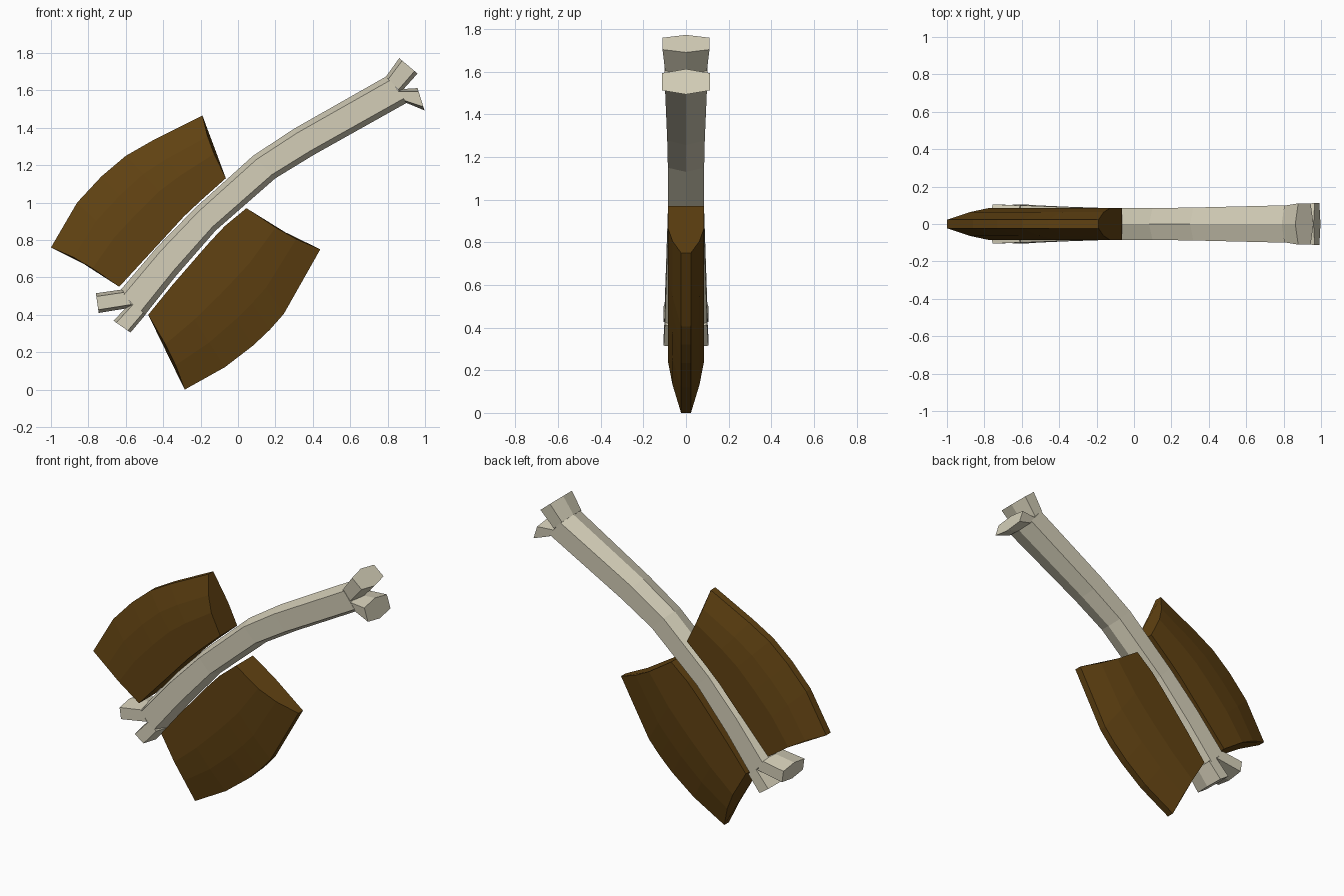
import bpy, bmesh
from mathutils import Vector

if "Cube" in bpy.data.objects:
    bpy.data.objects.remove(bpy.data.objects["Cube"])


def material(name, rgb):
    m = bpy.data.materials.new(name)
    m.diffuse_color = (*rgb, 1)
    m.use_nodes = True
    m.node_tree.nodes["Principled BSDF"].inputs["Base Color"].default_value = m.diffuse_color
    return m


bone = material("bone", (0.66, 0.62, 0.48))
wood = material("dark brown", (0.12, 0.055, 0.006))


def loft(name, rings, mat):
    """Join closed rings of equal size and cap both ends."""
    bm = bmesh.new()
    vs = [[bm.verts.new(p) for p in r] for r in rings]
    n = len(vs[0])
    for a, b in zip(vs, vs[1:]):
        for i in range(n):
            j = (i + 1) % n
            bm.faces.new((a[i], a[j], b[j], b[i]))
    bm.faces.new(vs[0])
    bm.faces.new(vs[-1])
    bmesh.ops.recalc_face_normals(bm, faces=bm.faces)
    me = bpy.data.meshes.new(name)
    bm.to_mesh(me)
    bm.free()
    me.materials.append(mat)
    ob = bpy.data.objects.new(name, me)
    bpy.context.collection.objects.link(ob)
    return ob


def hexagon(upper, lower, half, slope=0.16):
    """Hexagonal section with ridges at the upper and lower points."""
    u, l = Vector((upper[0], 0, upper[1])), Vector((lower[0], 0, lower[1]))
    a, b = u.lerp(l, slope), u.lerp(l, 1 - slope)
    y = Vector((0, half, 0))
    return [u, a + y, b + y, l, b - y, a - y]


# Curved handle: upper edge, lower edge, half thickness
handle = [((-.63, .53), (-.505, .39), .1),
          ((-.43, .765), (-.33, .61), .092),
          ((-.23, .97), (-.12, .85), .085),
          ((.08, 1.25), (.2, 1.13), .085),
          ((.30, 1.395), (.405, 1.255), .088),
          ((.797, 1.677), (.905, 1.535), .1)]
loft("handle", [hexagon(*s) for s in handle], bone)

# Forked knobs at both ends: base section to tip section
knobs = {
    "upper_end_top_knob": [((.79, 1.672), (.87, 1.59), .098), ((.862, 1.772), (.96, 1.69), .11)],
    "upper_end_bottom_knob": [((.85, 1.605), (.9, 1.533), .098), ((.96, 1.612), (.997, 1.493), .113)],
    "lower_end_top_knob": [((-.62, .535), (-.56, .44), .099), ((-.76, .515), (-.745, .41), .105)],
    "lower_end_bottom_knob": [((-.565, .475), (-.495, .4), .099), ((-.665, .368), (-.575, .305), .105)],
}
for name, secs in knobs.items():
    loft(name, [hexagon(*s) for s in secs], bone)


def blade(name, inner, outer):
    """Slab that thins towards the outer edge, with hollowed ends."""
    profile = [(0, .085), (.42, .085), (.7, .063), (1, .023)]
    rings = []
    last = len(inner) - 1
    for k, (i, o) in enumerate(zip(inner, outer)):
        i, o = Vector((i[0], 0, i[1])), Vector((o[0], 0, o[1]))
        along = Vector((inner[-1][0] - inner[0][0], 0, inner[-1][1] - inner[0][1])).normalized()
        hollow = along * (.015 if k == 0 else -.015 if k == last else 0)
        pts = [(i.lerp(o, t) + (hollow if 0 < t < 1 else Vector()), w) for t, w in profile]
        rings.append([p + Vector((0, w, 0)) for p, w in pts] +
                     [p - Vector((0, w, 0)) for p, w in reversed(pts)])
    return loft(name, rings, wood)


blade("upper_blade",
      [(-.635, .55), (-.52, .675), (-.4, .805), (-.29, .925), (-.2, 1.01), (-.065, 1.13)],
      [(-1, .76), (-.86, 1.0), (-.73, 1.14), (-.6, 1.25), (-.46, 1.33), (-.19, 1.465)])
blade("lower_blade",
      [(-.48, .40), (-.35, .56), (-.22, .71), (-.15, .79), (-.07, .875), (.045, .97)],
      [(-.285, .0), (-.07, .12), (.08, .235), (.17, .32), (.245, .405), (.44, .75)])
